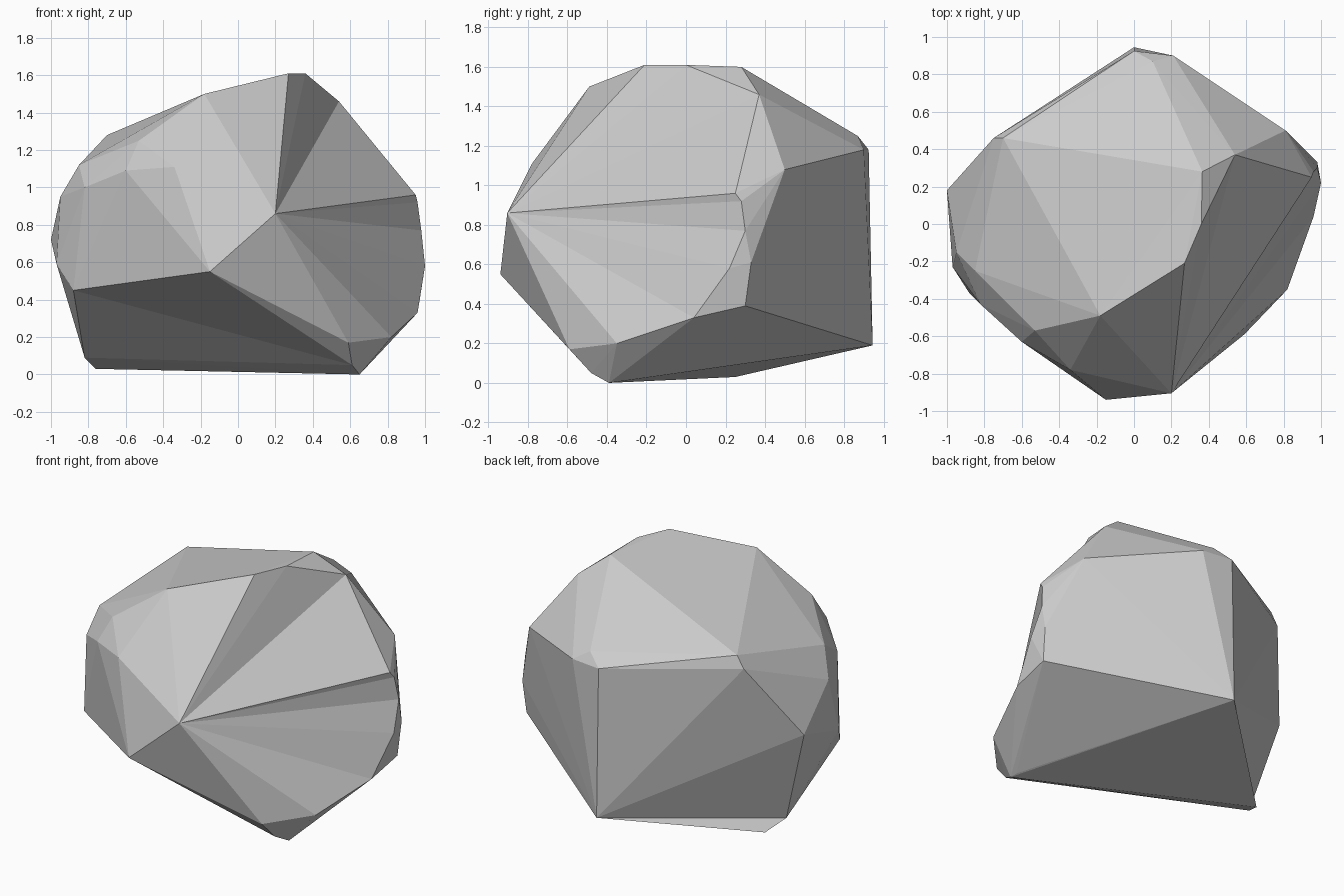
import bpy, bmesh
from mathutils import Vector

if "Cube" in bpy.data.objects:
    bpy.data.objects.remove(bpy.data.objects["Cube"])

# Corner points of the faceted boulder, grouped by region
crown = [(-.18, -.49, 1.5), (.27, -.21, 1.61), (.36, 0, 1.61), (.365, .28, 1.6), (.54, .37, 1.46)]
front = [(.2, -.905, .86), (-.15, -.94, .55), (-.34, -.78, 1.11), (-.53, -.57, 1.25),
         (-.6, -.63, 1.09), (-.82, -.43, 1.0)]
left = [(-.85, -.25, 1.12), (-.95, -.15, .95), (-.97, -.23, .59), (-.88, -.37, .45), (-1, .18, .72)]
back = [(-.75, .46, 1.2), (-.7, .46, 1.28), (.1, .87, 1.25), (0, .925, 1.18),
        (.21, .9, 1.18), (0, .945, .19)]
right = [(.81, .5, 1.08), (.95, .25, .96), (.96, .28, .92), (.98, .3, .77), (.98, .33, .61),
         (1, .22, .58), (.97, .3, .39), (.96, .04, .33), (.82, -.35, .2), (.59, -.59, .17)]
base = [(-.76, .25, .03), (.65, -.39, 0), (.61, -.48, .05), (.64, -.345, .01), (-.82, .11, .09)]

# Wrap the corners in a faceted skin
bm = bmesh.new()
for p in crown + front + left + back + right + base:
    bm.verts.new(p)
bmesh.ops.convex_hull(bm, input=bm.verts[:])
bmesh.ops.delete(bm, geom=[v for v in bm.verts if not v.link_faces], context='VERTS')
core = Vector((0, 0, .8))


def corner(p):
    return min(bm.verts, key=lambda v: (v.co - Vector(p)).length)


def crease(p, q):
    """Turn facet edges until one runs straight from p to q."""
    a, b = corner(p), corner(q)
    if a == b:
        return
    n = (a.co - core).cross(b.co - core)
    ahead = n.cross(a.co - core)
    for _ in range(12):
        if bm.edges.get((a, b)):
            return
        hit = None
        for f in a.link_faces:
            e = next(e for e in f.edges if a not in e.verts)
            s, t = [n.dot(v.co - core) for v in e.verts]
            if s * t < 0:
                cross = e.verts[0].co.lerp(e.verts[1].co, s / (s - t))
                if ahead.dot(cross - core) > 0:
                    hit = e
        if not hit or not bmesh.ops.rotate_edges(bm, edges=[hit], use_ccw=False)['edges']:
            return


# Shallow hollows: ridge over the crown, underside, front skirt
crease(crown[0], crown[3])
crease(back[5], base[4])
crease(left[3], base[2])
# Fan of facets radiating from the front nose to the right rim
for p in crown[:3] + crown[4:] + [right[i] for i in (1, 2, 3, 5, 7, 8, 9)]:
    crease(front[0], p)

bmesh.ops.recalc_face_normals(bm, faces=bm.faces[:])
mesh = bpy.data.meshes.new("boulder")
bm.to_mesh(mesh)
bm.free()
bpy.context.collection.objects.link(bpy.data.objects.new("boulder", mesh))
